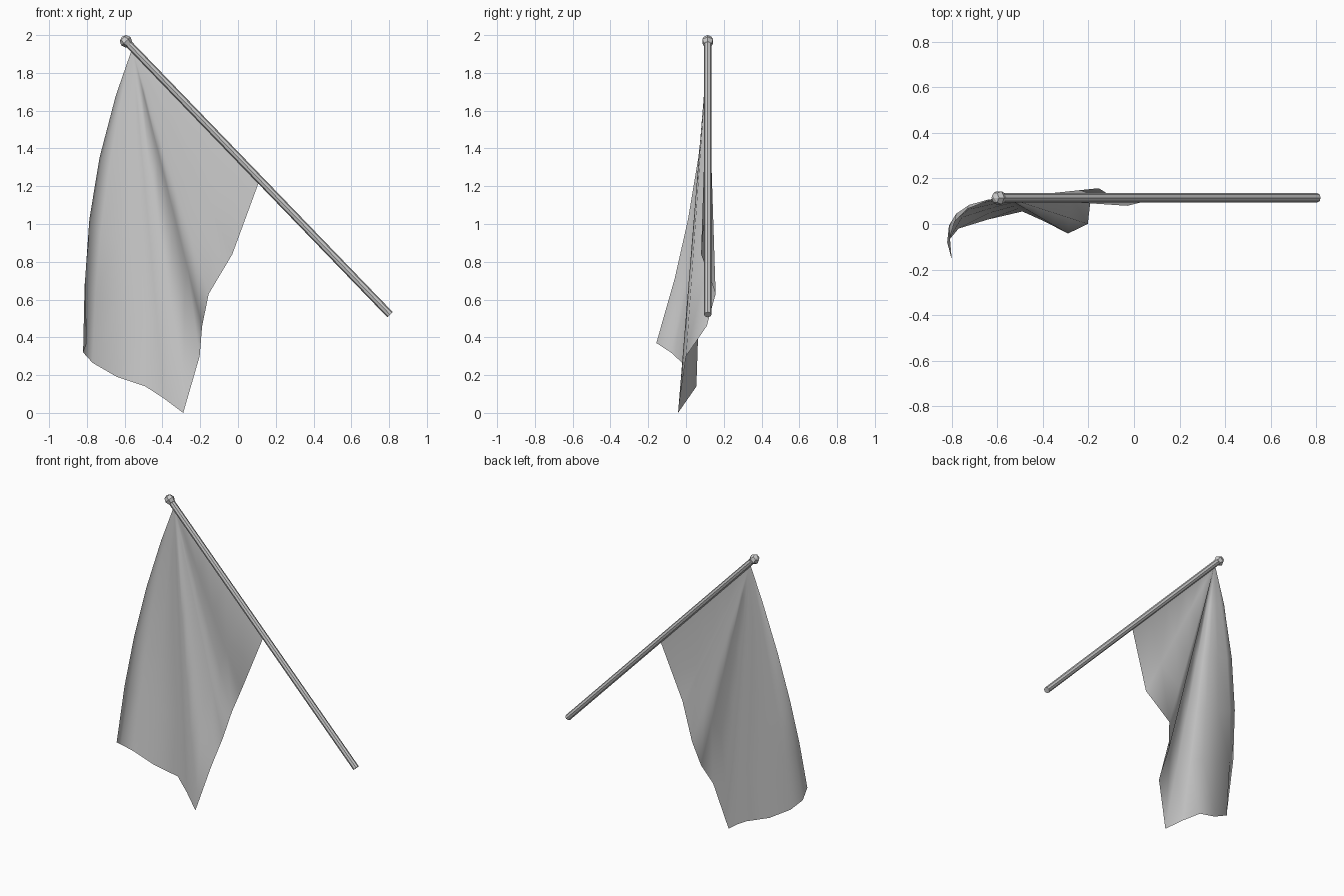
import bpy, bmesh
from mathutils import Vector

if "Cube" in bpy.data.objects:
    bpy.data.objects.remove(bpy.data.objects["Cube"])

POLE_TOP = Vector((-0.59, 0.115, 1.965))
POLE_END = Vector((0.805, 0.115, 0.52))
AXIS = POLE_TOP - POLE_END
ROT = AXIS.to_track_quat('Z', 'Y').to_euler()

# slanted pole
bpy.ops.mesh.primitive_cylinder_add(vertices=8, radius=0.02, depth=AXIS.length,
                                    location=(POLE_TOP + POLE_END) / 2, rotation=ROT)
bpy.context.object.name = "pole"
bpy.ops.object.shade_smooth_by_angle()

# faceted knob on the pole tip
bpy.ops.mesh.primitive_uv_sphere_add(segments=6, ring_count=4, radius=0.033,
                                     location=(-0.593, 0.115, 1.967), rotation=ROT)
bpy.context.object.name = "finial"

# hanging cloth: folds fan out from the top corner to the free edge
TOP = Vector((-0.56, 0.115, 1.93))
# free edge from the lower pole corner, down to the tip, then to the curled corner
# (x, y, z, amount of outward billow)
EDGE = [
    (0.11, 0.115, 1.22, 0), (-0.03, 0.08, 0.84, 0), (-0.155, 0.157, 0.63, 0),
    (-0.19, 0.11, 0.46, 0), (-0.203, 0.0, 0.30, 0), (-0.29, -0.042, 0.0, 0),
    (-0.39, 0.01, 0.075, 0), (-0.49, 0.055, 0.14, 0), (-0.64, 0.02, 0.19, 0.2),
    (-0.77, -0.02, 0.265, 0.5), (-0.82, -0.08, 0.32, 0.8), (-0.80, -0.157, 0.37, 1),
]
STEPS = (0.16, 0.37, 0.58, 0.78, 1.0)
BILLOW = Vector((-0.09, 0.055, 0.0))

bm = bmesh.new()
apex = bm.verts.new(TOP)
rays = []
for x, y, z, w in EDGE:
    rays.append([bm.verts.new(TOP.lerp(Vector((x, y, z)), t) + BILLOW * (w * 4 * t * (1 - t)))
                 for t in STEPS])
for a, b in zip(rays, rays[1:]):
    bm.faces.new((apex, b[0], a[0]))
    for i in range(len(STEPS) - 1):
        bm.faces.new((a[i], b[i], b[i + 1], a[i + 1]))
bm.normal_update()
# face the cloth to the front
bmesh.ops.recalc_face_normals(bm, faces=bm.faces[:])
if sum(f.normal.y * f.calc_area() for f in bm.faces) > 0:
    bmesh.ops.reverse_faces(bm, faces=bm.faces[:])
for f in bm.faces:
    f.smooth = True
mesh = bpy.data.meshes.new("flag_cloth")
bm.to_mesh(mesh)
bm.free()
bpy.context.collection.objects.link(bpy.data.objects.new("flag_cloth", mesh))
